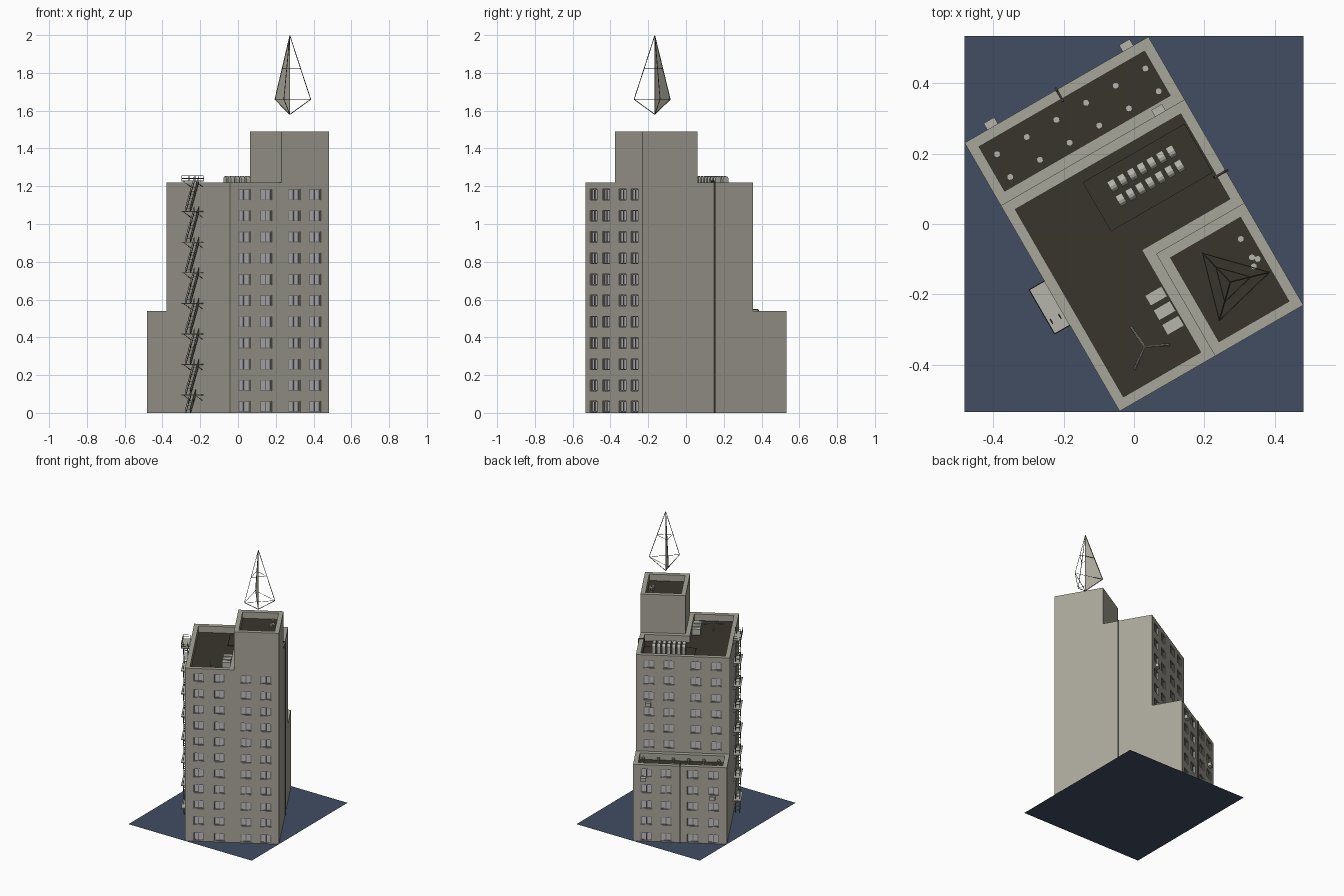
import bpy, bmesh, math
from mathutils import Matrix, Vector

if "Cube" in bpy.data.objects:
    bpy.data.objects.remove(bpy.data.objects["Cube"])

ROT = Matrix.Rotation(math.radians(30), 4, 'Z')   # building is turned on its plot


def mat(name, *c):
    m = bpy.data.materials.new(name)
    m.diffuse_color = (*c, 1)
    m.use_nodes = True
    m.node_tree.nodes["Principled BSDF"].inputs["Base Color"].default_value = m.diffuse_color
    return m


WALL = mat("wall stone", .39, .38, .32)
ROOF = mat("dark roof", .04, .036, .026)
GLASS = mat("window glass", .52, .52, .54)
FRAME = mat("window frame", .22, .215, .185)
GROUND = mat("blue ground", .054, .074, .122)
METAL = mat("light metal", .46, .46, .41)
IRON = mat("dark iron", .10, .098, .085)


def finish(name, bm, mats, turn=True):
    me = bpy.data.meshes.new(name)
    bm.to_mesh(me)
    bm.free()
    for m in mats:
        me.materials.append(m)
    ob = bpy.data.objects.new(name, me)
    bpy.context.collection.objects.link(ob)
    if turn:
        ob.matrix_world = ROT
    return ob


def quad(bm, pts, mi=0):
    f = bm.faces.new([bm.verts.new(p) for p in pts])
    f.material_index = mi


def box(bm, c, s, mi=0):
    r = bmesh.ops.create_cube(bm, size=1, matrix=Matrix.Translation(c) @ Matrix.Diagonal((*s, 1)))
    for f in {f for v in r['verts'] for f in v.link_faces}:
        f.material_index = mi


def rod(bm, p, q, r=.002, n=4):
    p, q = Vector(p), Vector(q)
    d = q - p
    m = Matrix.Translation((p + q) / 2) @ d.to_track_quat('Z', 'Y').to_matrix().to_4x4()
    bmesh.ops.create_cone(bm, cap_ends=True, segments=n, radius1=r, radius2=r, depth=d.length, matrix=m)


# Building block: walls, parapet rim and sunken roof; bottoms holds the foot of each wall (None = no wall)
def block(name, poly, top, bottoms, rim=.03, sink=.045):
    bm = bmesh.new()
    n = len(poly)
    P = [Vector(p) for p in poly]
    ins = []
    for i in range(n):
        d0, d1 = (P[i] - P[i - 1]).normalized(), (P[(i + 1) % n] - P[i]).normalized()
        ins.append(P[i] + rim * (Vector((-d0.y, d0.x)) + Vector((-d1.y, d1.x))))
    for i in range(n):
        j = (i + 1) % n
        a, b, c, d = P[i], P[j], ins[j], ins[i]
        if bottoms[i] is not None:
            quad(bm, [(*a, bottoms[i]), (*b, bottoms[i]), (*b, top), (*a, top)])
        quad(bm, [(*a, top), (*b, top), (*c, top), (*d, top)])
        quad(bm, [(*d, top), (*c, top), (*c, top - sink), (*d, top - sink)])
    quad(bm, [(*p, top - sink) for p in ins], 1)
    finish(name, bm, [WALL, ROOF])


A, B0, B1 = .302, -.441, .441
MIDB, TA, TB = .235, .012, -.105
block("main_block", [(-A, B0), (TA, B0), (TA, TB), (A, TB), (A, MIDB), (-A, MIDB)], 1.22,
      [None, None, None, 0, None, 0])
block("tower", [(TA, B0), (A, B0), (A, TB), (TA, TB)], 1.49, [1.22, 0, 1.17, 1.17])
block("rear_block", [(-A, MIDB), (A, MIDB), (A, B1), (-A, B1)], .54, [None, 0, None, 0])


# Wall with recessed double windows; side is -1 for front, +1 for back
def window_wall(name, b, side, z0, z1):
    bm = bmesh.new()
    w, h, dep = .073, .057, .009
    cols = [-.215, -.083, .09, .217]
    rows = [z for z in (.0335 + .1122 * k for k in range(11)) if z0 < z - h / 2 and z + h / 2 < z1]
    us = [-A] + [c + s * w / 2 for c in cols for s in (-1, 1)] + [A]
    zs = [z0] + [r + s * h / 2 for r in rows for s in (-1, 1)] + [z1]
    bi = b - side * dep

    def q(pts, mi=0):
        quad(bm, pts if side < 0 else pts[::-1], mi)
    for i in range(len(us) - 1):
        for j in range(len(zs) - 1):
            u0, u1, v0, v1 = us[i], us[i + 1], zs[j], zs[j + 1]
            if not (i % 2 and j % 2):
                q([(u0, b, v0), (u1, b, v0), (u1, b, v1), (u0, b, v1)])
                continue
            q([(u0, bi, v0), (u1, bi, v0), (u1, bi, v1), (u0, bi, v1)], 1)
            q([(u0, b, v0), (u1, b, v0), (u1, bi, v0), (u0, bi, v0)])
            q([(u0, bi, v1), (u1, bi, v1), (u1, b, v1), (u0, b, v1)])
            q([(u0, b, v0), (u0, bi, v0), (u0, bi, v1), (u0, b, v1)])
            q([(u1, bi, v0), (u1, b, v0), (u1, b, v1), (u1, bi, v1)])
            # frame sides, mullion, head and sill
            m, zc = (u0 + u1) / 2, (v0 + v1) / 2
            y = bi + side * .002
            for x, t in ((u0 + .004, .008), (m, .005), (u1 - .004, .008)):
                box(bm, (x, y, zc), (t, .004, h), 2)
            box(bm, (m, y, v1 - .002), (w, .004, .004), 2)
            box(bm, (m, y, v0 + .002), (w, .004, .004), 2)
    finish(name, bm, [WALL, GLASS, FRAME])


window_wall("front_window_wall", B0, -1, 0, 1.22)
window_wall("upper_back_window_wall", MIDB, 1, .495, 1.22)
window_wall("lower_back_window_wall", B1, 1, 0, .54)

# Ground plate
bm = bmesh.new()
quad(bm, [(-.482, -.535, 0), (.482, -.535, 0), (.482, .535, 0), (-.482, .535, 0)])
finish("ground_plate", bm, [GROUND], False)

# Window air conditioners on the back walls
bm = bmesh.new()
for a, b, z in ((.222, MIDB, .875), (.235, B1, .44), (-.21, B1, .325)):
    box(bm, (a, b + .01, z), (.035, .022, .026))
finish("wall_air_conditioners", bm, [METAL])

# Downpipes hooked over the parapets
bm = bmesh.new()
for axis, edge, top in (((1, 0), A, 1.22), ((0, 1), B1, .54)):
    pt = lambda d, z: (axis[0] * (edge + d), axis[1] * (edge + d), z)
    path = [pt(.004, 0), pt(.004, top), pt(-.004, top + .006), pt(-.034, top + .006), pt(-.036, top - .04)]
    for p, q_ in zip(path, path[1:]):
        rod(bm, p, q_, .004, 6)
finish("downpipes", bm, [IRON])

# Fire escape on the left wall
bm, rails = bmesh.new(), bmesh.new()
a0, a1, b0, b1 = -A, -.352, -.158, -.013
levels = [.095 + .1617 * k for k in range(8)]
for k, z in enumerate(levels):
    box(bm, ((a0 + a1) / 2, (b0 + b1) / 2, z), (.05, b1 - b0, .005))
    for b in (b0 + .01, b1 - .01):
        rod(rails, (a1 + .004, b, z), (a0, b, z - .03), .0015)
    lo = levels[k - 1] if k else 0
    run = .09 if k else .055
    s, e = Vector((0, -.04, lo)), Vector((0, -.04 - run, z))
    for a in (-.342, -.314):
        o = Vector((a, 0, 0))
        rod(rails, s + o, e + o, .0025)
        up = Vector((0, 0, .028))
        rod(rails, s + o + up, e + o + up, .0015)
        for t in (0, .5, 1):
            p = s.lerp(e, t) + o
            rod(rails, p, p + up, .0015)
    n = 9 if k else 5
    for t in range(1, n):
        box(bm, s.lerp(e, t / n) + Vector((-.328, 0, 0)), (.028, .009, .002))
# top landing railing
z = levels[-1]
ring = [(a0, b1), (a1, b1), (a1, (b0 + b1) / 2), (a1, b0), (a0, b0)]
for p, q_ in zip(ring, ring[1:]):
    for h in (.014, .028):
        rod(rails, (*p, z + h), (*q_, z + h), .0015)
for p in ring:
    rod(rails, (*p, z), (*p, z + .028), .0015)
finish("fire_escape_landings", bm, [METAL])
finish("fire_escape_rails", rails, [IRON])

# Mushroom vents on the rear roof and tower roof
bm = bmesh.new()
spots = [(-.238 + .0975 * i, b, .495) for i in range(6) for b in (.292, .367)]
spots += [(.242, -.189, 1.445), (.243, -.25, 1.445), (.255, -.262, 1.445), (.235, -.275, 1.445)]
for a, b, z in spots:
    rod(bm, (a, b, z), (a, b, z + .02), .005, 8)
    rod(bm, (a, b, z + .018), (a, b, z + .027), .010, 8)
finish("roof_vents", bm, [METAL])

# Rows of hooded ducts on a dark pad
bm = bmesh.new()
box(bm, (.10, .095, 1.177), (.335, .161, .006))
finish("duct_pad", bm, [ROOF])
bm = bmesh.new()
for i in range(7):
    for b in (.078, .125):
        a = .003 + .032 * i
        box(bm, (a, b, 1.207), (.021, .034, .06))
        rod(bm, (a - .0105, b, 1.236), (a + .0105, b, 1.236), .017, 12)
finish("roof_ducts", bm, [METAL])

# Three service units beside the tower
bm = bmesh.new()
for b in (-.209, -.257, -.305):
    box(bm, (-.048, b, 1.195), (.055, .034, .04))
finish("roof_service_units", bm, [METAL])

# Small roof aerial
bm = bmesh.new()
c = Vector((-.148, -.318, 1.175))
rod(bm, c, c + Vector((0, 0, .045)))
for g in (-25, 95, 215):
    t = math.radians(g)
    rod(bm, c + Vector((0, 0, .035)), c + Vector((.07 * math.cos(t), .07 * math.sin(t), .005)), .003)
finish("small_aerial", bm, [METAL])

# Mast above the tower: three-sided wire frame with one filled fin
bm = bmesh.new()
c = Vector((.155, -.28, 0))
apex, foot = c + Vector((0, 0, 1.998)), c + Vector((0, 0, 1.58))
eq = [c + Vector((.114 * math.cos(math.radians(g)), .114 * math.sin(math.radians(g)), 1.66))
      for g in (-16, 104, 224)]
rod(bm, foot, apex, .0025)
for i, p in enumerate(eq):
    n = eq[(i + 1) % 3]
    rod(bm, p, apex)
    rod(bm, p, foot)
    rod(bm, p, n, .0015)
    rod(bm, p.lerp(apex, .48), n.lerp(apex, .48), .0015)
finish("mast_frame", bm, [IRON])
bm = bmesh.new()
quad(bm, [apex, eq[1], foot])
finish("mast_fin", bm, [WALL])
